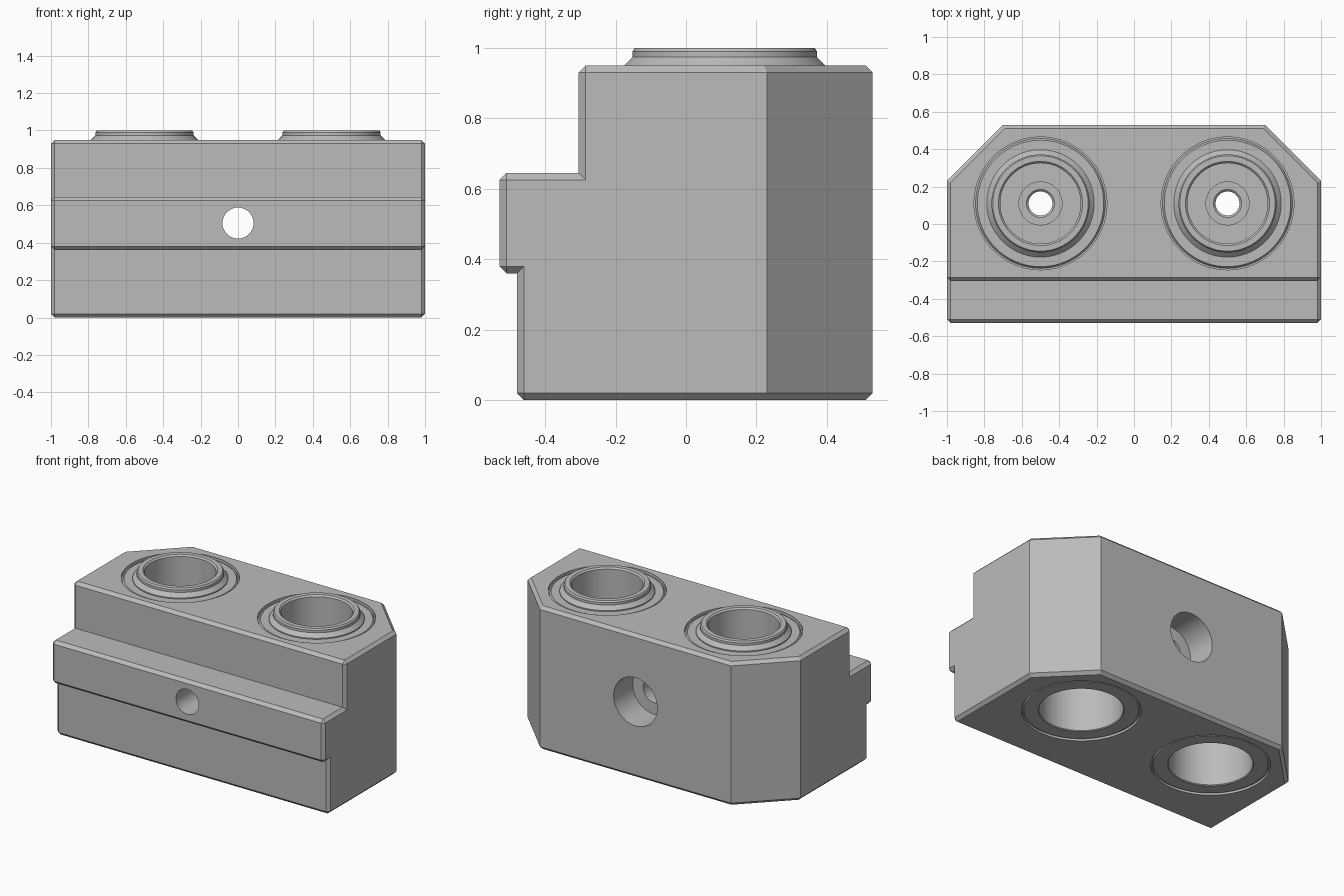
import bpy, bmesh, math
from mathutils import Vector

cube = bpy.data.objects.get("Cube")
if cube:
    bpy.data.objects.remove(cube)

steel = bpy.data.materials.new("steel_grey")
steel.use_nodes = True
steel.diffuse_color = (0.5, 0.5, 0.5, 1)
steel.node_tree.nodes["Principled BSDF"].inputs["Base Color"].default_value = (0.5, 0.5, 0.5, 1)


def make_object(name, bm):
    bmesh.ops.recalc_face_normals(bm, faces=bm.faces)
    mesh = bpy.data.meshes.new(name)
    bm.to_mesh(mesh)
    bm.free()
    mesh.materials.append(steel)
    obj = bpy.data.objects.new(name, mesh)
    bpy.context.collection.objects.link(obj)
    return obj


def smooth(obj):
    bpy.ops.object.select_all(action='DESELECT')
    obj.select_set(True)
    bpy.context.view_layer.objects.active = obj
    bpy.ops.object.shade_smooth_by_angle(angle=math.radians(25))


def lathe(name, profile, closed, steps=80):
    """Spin (radius, z) points about z; a closed profile makes a ring."""
    bm = bmesh.new()
    verts = [bm.verts.new((r, 0, z)) for r, z in profile]
    edges = [bm.edges.new(p) for p in zip(verts, verts[1:])]
    if closed:
        edges.append(bm.edges.new((verts[-1], verts[0])))
    bmesh.ops.spin(bm, geom=verts + edges, cent=(0, 0, 0), axis=(0, 0, 1),
                   angle=math.tau, steps=steps)
    bmesh.ops.remove_doubles(bm, verts=bm.verts, dist=1e-5)
    return make_object(name, bm)


def cut(target, cutter):
    mod = target.modifiers.new(cutter.name, 'BOOLEAN')
    mod.operation = 'DIFFERENCE'
    mod.solver = 'EXACT'
    mod.object = cutter
    cutter.hide_render = True
    cutter.hide_viewport = True


# Stepped block: side profile pulled along x
bm = bmesh.new()
outline = [(-0.48, 0), (0.53, 0), (0.53, 0.95), (-0.305, 0.95),
           (-0.305, 0.645), (-0.53, 0.645), (-0.53, 0.36), (-0.48, 0.36)]
side = bm.faces.new([bm.verts.new((-1, y, z)) for y, z in outline])
pulled = bmesh.ops.extrude_face_region(bm, geom=[side])
bmesh.ops.translate(bm, vec=(2, 0, 0),
                    verts=[v for v in pulled["geom"] if isinstance(v, bmesh.types.BMVert)])
# Slice off the two back corners
for s in (-1, 1):
    sliced = bmesh.ops.bisect_plane(bm, geom=bm.verts[:] + bm.edges[:] + bm.faces[:],
                                    plane_co=(s, 0.23, 0), plane_no=(s, 1, 0), clear_outer=True)
    bmesh.ops.edgeloop_fill(bm, edges=[e for e in sliced["geom_cut"]
                                       if isinstance(e, bmesh.types.BMEdge)])
bmesh.ops.recalc_face_normals(bm, faces=bm.faces)


# Chamfer outer edges, leaving back uprights and the inner step corners sharp
def chamfered(e):
    a, b = e.verts
    upright = abs((a.co - b.co).normalized().z) > 0.9
    return e.is_convex and not (upright and a.co.y > 0)


bmesh.ops.bevel(bm, geom=[e for e in bm.edges if chamfered(e)], offset=0.02,
                offset_type='OFFSET', segments=1, profile=0.5, affect='EDGES')
body = make_object("block_body", bm)

# Shaft bores, each with a flanged bushing
bushing_profile = [(0.356, 0.015), (0.345, 0.015), (0.34, 0.005), (0.255, 0.005),
                   (0.25, 0.01), (0.25, 0.38), (0.115, 0.38), (0.115, 0.4),
                   (0.064, 0.42), (0.064, 0.55), (0.075, 0.56), (0.115, 0.56),
                   (0.115, 0.58), (0.215, 0.58), (0.215, 0.99), (0.225, 1.0),
                   (0.255, 1.0), (0.262, 0.99), (0.262, 0.974), (0.287, 0.949),
                   (0.287, 0.942), (0.338, 0.942), (0.347, 0.93), (0.356, 0.93)]
for label, x in (("right", -0.5), ("left", 0.5)):
    bore = lathe("bore_cutter_" + label, [(0, -0.1), (0.355, -0.1), (0.355, 1.1), (0, 1.1)], False)
    bushing = lathe("bushing_" + label, bushing_profile, True)
    for part in (bore, bushing):
        part.location = Vector((x, 0.11, 0))
    smooth(bushing)
    cut(body, bore)

# Clamp screw hole with a wider recess at the back
screw = lathe("screw_hole_cutter", [(0, -0.7), (0.16, -0.7), (0.16, -0.33), (0.083, -0.33),
                                    (0.083, 0.7), (0, 0.7)], False, 48)
screw.rotation_euler.x = math.pi / 2
screw.location.z = 0.505
cut(body, screw)

# Bake the cuts, then shade the round walls smooth
bpy.context.view_layer.update()
baked = bpy.data.meshes.new_from_object(body.evaluated_get(bpy.context.evaluated_depsgraph_get()))
body.modifiers.clear()
body.data = baked
for obj in [o for o in bpy.data.objects if "cutter" in o.name]:
    bpy.data.objects.remove(obj)
smooth(body)
